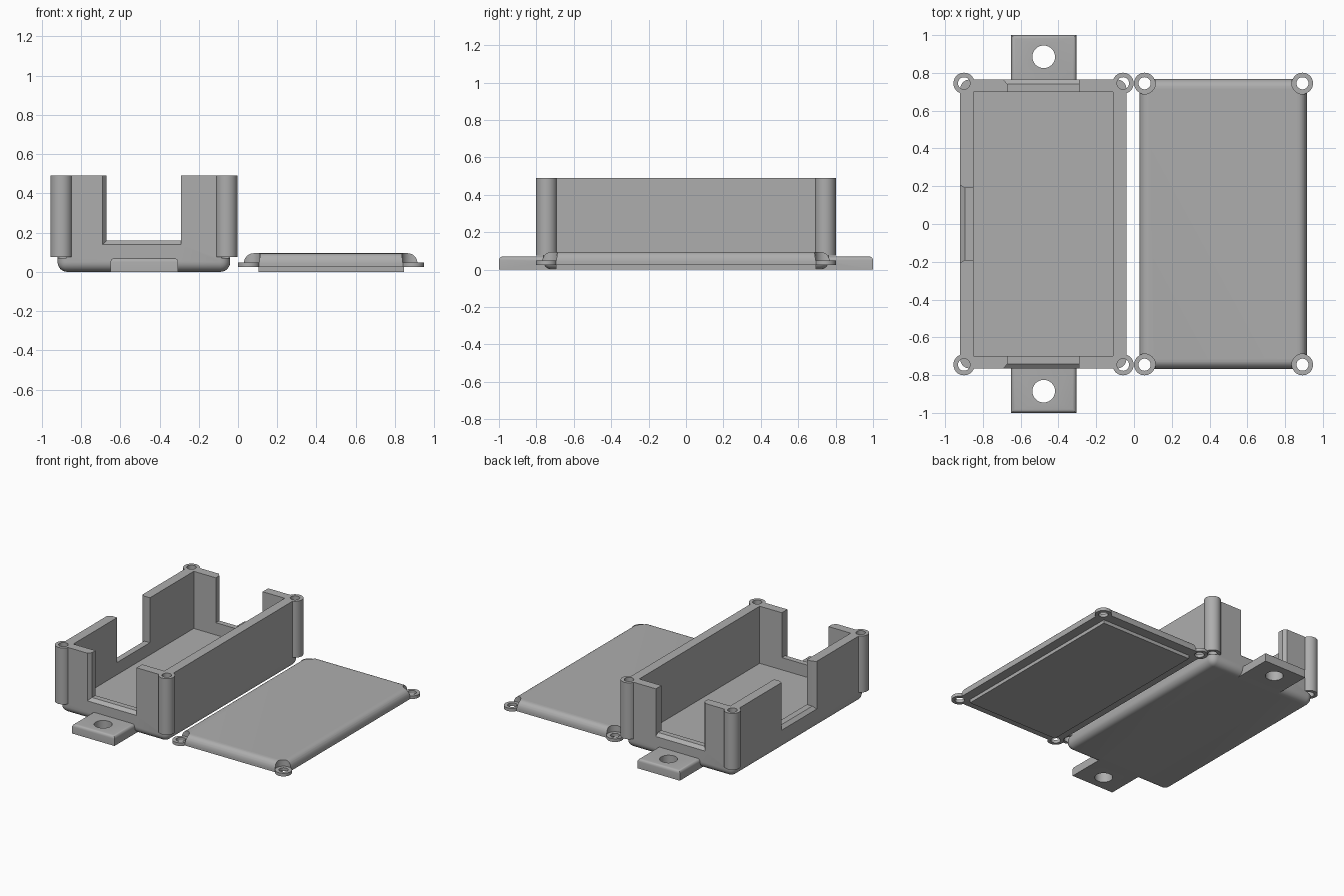
import bpy, bmesh, math
from mathutils import Vector

cube = bpy.data.objects.get("Cube")
if cube:
    bpy.data.objects.remove(cube, do_unlink=True)

grey = bpy.data.materials.new("plain grey")
grey.use_nodes = True
COLOUR = (0.42, 0.42, 0.42, 1)
grey.diffuse_color = COLOUR
grey.node_tree.nodes["Principled BSDF"].inputs["Base Color"].default_value = COLOUR


def finish(bm, name):
    bmesh.ops.recalc_face_normals(bm, faces=bm.faces)
    mesh = bpy.data.meshes.new(name)
    bm.to_mesh(mesh)
    bm.free()
    mesh.materials.append(grey)
    obj = bpy.data.objects.new(name, mesh)
    bpy.context.collection.objects.link(obj)
    return obj


def hull(name, points):
    bm = bmesh.new()
    for p in points:
        bm.verts.new(p)
    bmesh.ops.convex_hull(bm, input=bm.verts)
    bmesh.ops.dissolve_limit(bm, angle_limit=0.01, verts=bm.verts, edges=bm.edges)
    return finish(bm, name)


def box(name, x, y, z, radius=0, rounded=None, segments=6):
    """Box from ranges; edges accepted by the rounded rule get a radius."""
    bm = bmesh.new()
    bmesh.ops.create_cube(bm, size=1)
    for v in bm.verts:
        v.co = Vector([r[0] if c < 0 else r[1] for c, r in zip(v.co, (x, y, z))])
    if rounded:
        edges = [e for e in bm.edges if rounded(e)]
        bmesh.ops.bevel(bm, geom=edges, offset=radius, segments=segments,
                        profile=0.5, affect='EDGES')
    return finish(bm, name)


def cylinder(name, x, y, z, radius):
    bm = bmesh.new()
    bmesh.ops.create_cone(bm, cap_ends=True, segments=40, radius1=radius,
                          radius2=radius, depth=z[1] - z[0])
    bmesh.ops.translate(bm, verts=bm.verts, vec=(x, y, sum(z) / 2))
    return finish(bm, name)


def combine(target, part, operation):
    """Join or cut a part, then discard it."""
    mod = target.modifiers.new("combine", 'BOOLEAN')
    mod.operation, mod.solver, mod.object = operation, 'EXACT', part
    bpy.context.view_layer.update()
    graph = bpy.context.evaluated_depsgraph_get()
    mesh = bpy.data.meshes.new_from_object(target.evaluated_get(graph))
    target.modifiers.clear()
    target.data = mesh
    bpy.data.objects.remove(part, do_unlink=True)


def join(target, part):
    combine(target, part, 'UNION')


def cut(target, part):
    combine(target, part, 'DIFFERENCE')


def vertical(e):
    return abs(e.verts[0].co.z - e.verts[1].co.z) > 0.01


def bottom(e):
    return max(v.co.z for v in e.verts) < 0.001


def top(e):
    return not vertical(e) and not bottom(e) and e.verts[0].co.z > 0.05


ENDS = (-1, 1)
CORNER_Y, POST_R, HOLE_R = 0.745, 0.056, 0.032
BOX_X, LID_X = (-0.9, -0.058), (0.056, 0.892)

# Open case with rounded lower edges
case = box("case", (-0.92, -0.04), (-0.765, 0.765), (0, 0.49), 0.05,
           lambda e: vertical(e) or bottom(e))

# Screw posts and mounting tabs
for s in ENDS:
    for x in BOX_X:
        join(case, cylinder("corner_post", x, s * CORNER_Y, (0.075, 0.49), POST_R))
    join(case, box("mounting_tab", (-0.65, -0.305), sorted((s * 0.69, s)),
                   (0, 0.07), 0.02, top, 4))

# Interior, screw holes, tab holes and end openings with flared edges
cut(case, box("cavity", (-0.85, -0.11), (-0.7, 0.7), (0.07, 0.7)))
for s in ENDS:
    for x in BOX_X:
        cut(case, cylinder("post_hole", x, s * CORNER_Y, (0.07, 0.6), HOLE_R))
    cut(case, cylinder("tab_hole", -0.478, s * 0.885, (-0.1, 0.2), 0.06))
    cut(case, box("end_opening", (-0.67, -0.29), sorted((s * 0.65, s * 0.9)), (0.16, 0.6)))
    cut(case, hull("end_flare",
                   [(x, s * 0.74, z) for x in (-0.67, -0.29) for z in (0.16, 0.6)] +
                   [(x, s * 0.77, z) for x in (-0.695, -0.29) for z in (0.135, 0.6)]))

# Side opening
cut(case, box("side_opening", (-1, -0.8), (-0.19, 0.19), (0.16, 0.6)))
cut(case, hull("side_flare",
               [(-0.895, s * 0.19, z) for s in ENDS for z in (0.16, 0.6)] +
               [(-0.925, s * 0.21, z) for s in ENDS for z in (0.135, 0.6)]))

# Lid with rounded upper edges and a locating lip
lid = box("lid", (0.03, 0.915), (-0.768, 0.768), (0.025, 0.095), 0.05,
          lambda e: vertical(e) or e.verts[0].co.z > 0.05)
join(lid, box("lid_lip", (0.105, 0.845), (-0.695, 0.695), (0, 0.04)))

# Lid screw ears, sunk below the top surface
for s in ENDS:
    for x in LID_X:
        cut(lid, cylinder("ear_recess", x, s * CORNER_Y, (0.048, 0.2), POST_R + 0.001))
        join(lid, cylinder("screw_ear", x, s * CORNER_Y, (0.025, 0.048), POST_R))
        cut(lid, cylinder("ear_hole", x, s * CORNER_Y, (-0.1, 0.2), HOLE_R))

# Smooth curves, sharp corners
bpy.ops.object.select_all(action='DESELECT')
for obj in (case, lid):
    obj.select_set(True)
    bpy.context.view_layer.objects.active = obj
bpy.ops.object.shade_smooth_by_angle(angle=math.radians(30))
